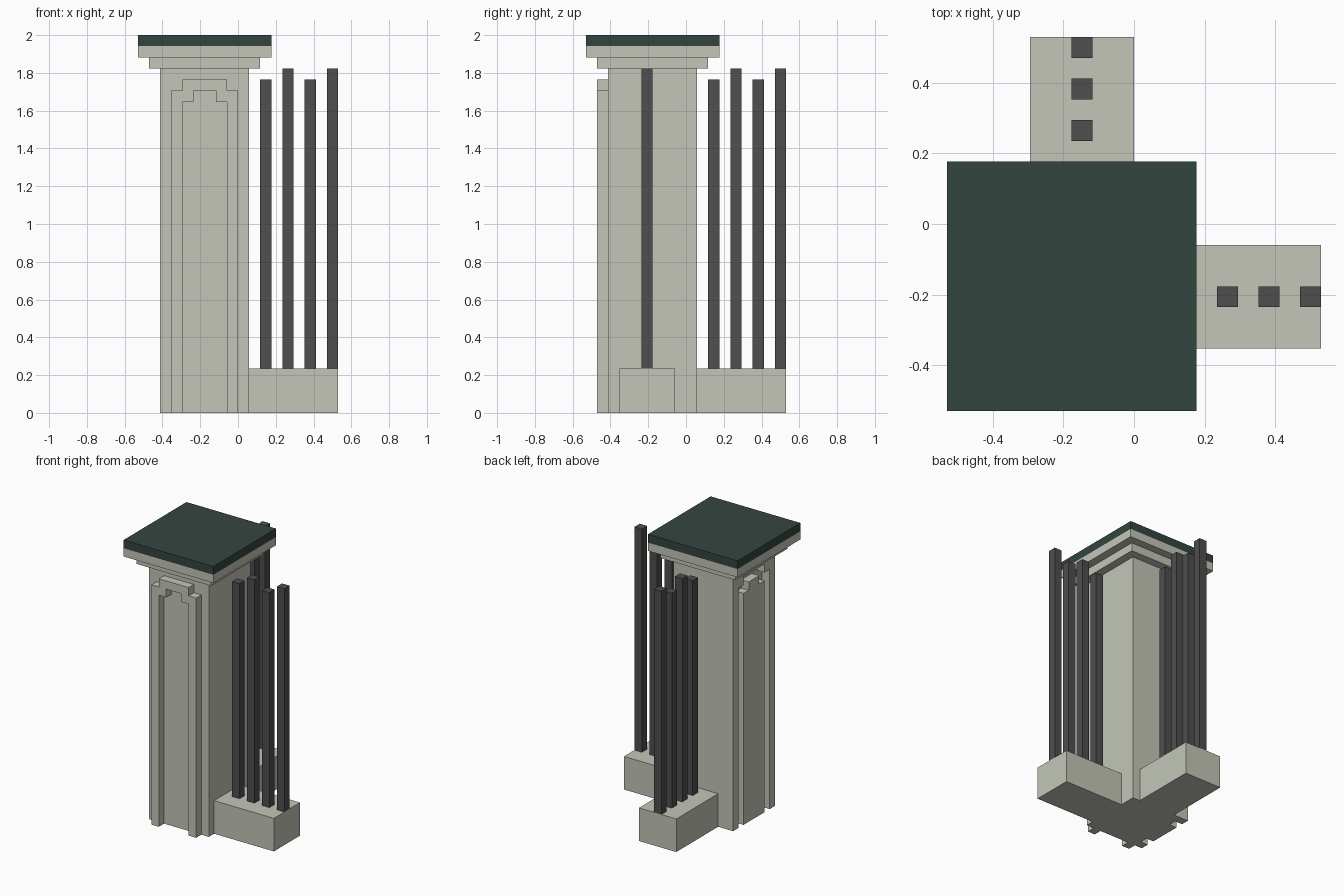
import bpy, bmesh

if "Cube" in bpy.data.objects:
    bpy.data.objects.remove(bpy.data.objects["Cube"])

U = 2 / 34  # the model sits on a grid of 34 steps in height


def material(name, rgb):
    def lin(c):
        c /= 255
        return c / 12.92 if c <= 0.04045 else ((c + 0.055) / 1.055) ** 2.4
    m = bpy.data.materials.new(name)
    m.diffuse_color = (*[lin(c) for c in rgb], 1)
    m.use_nodes = True
    m.node_tree.nodes["Principled BSDF"].inputs["Base Color"].default_value = m.diffuse_color
    return m


STONE = material("pale_stone", (195, 198, 184))
ROOF = material("dark_green_cap", (52, 69, 63))
IRON = material("dark_iron", (78, 78, 78))


def prism(name, points, offset, mat):
    """Extrude a planar polygon (grid units) along an offset vector."""
    bm = bmesh.new()
    face = bm.faces.new([bm.verts.new([c * U for c in p]) for p in points])
    ext = bmesh.ops.extrude_face_region(bm, geom=[face], use_keep_orig=True)
    verts = [g for g in ext["geom"] if isinstance(g, bmesh.types.BMVert)]
    bmesh.ops.translate(bm, verts=verts, vec=[c * U for c in offset])
    bmesh.ops.recalc_face_normals(bm, faces=bm.faces)
    mesh = bpy.data.meshes.new(name)
    bm.to_mesh(mesh)
    bm.free()
    mesh.materials.append(mat)
    ob = bpy.data.objects.new(name, mesh)
    bpy.context.collection.objects.link(ob)
    return ob


def box(name, x, y, z, mat):
    pts = [(x[0], y[0], z[0]), (x[1], y[0], z[0]), (x[1], y[1], z[0]), (x[0], y[1], z[0])]
    return prism(name, pts, (0, 0, z[1] - z[0]), mat)


def arch(bottom):
    """Stepped arch outline as (across, height) points."""
    return [(-6, bottom), (-6, 29), (-5, 29), (-5, 30), (-1, 30), (-1, 29), (0, 29), (0, bottom),
            (-1, bottom), (-1, 28), (-2, 28), (-2, 29), (-4, 29), (-4, 28), (-5, 28), (-5, bottom)]


# Column with a stepped arch groove cut into the left side
column = box("column", (-7, 1), (-7, 1), (0, 31), STONE)
cutter = prism("groove_cutter", [(-8, a, h) for a, h in arch(-1)], (2, 0, 0), STONE)
cutter.hide_render = True
mod = column.modifiers.new("groove", "BOOLEAN")
mod.operation = "DIFFERENCE"
mod.solver = "EXACT"
mod.object = cutter
bpy.context.view_layer.update()
dg = bpy.context.evaluated_depsgraph_get()
cut_mesh = bpy.data.meshes.new_from_object(column.evaluated_get(dg))
column.modifiers.clear()
column.data = cut_mesh
bpy.data.objects.remove(cutter)

# Raised arch trim on the front
prism("front_arch_trim", [(a, -7, h) for a, h in arch(0)], (0, -1, 0), STONE)

# Stepped capital and dark cap
box("capital_lower", (-8, 2), (-8, 2), (31, 32), STONE)
box("capital_upper", (-9, 3), (-9, 3), (32, 33), STONE)
box("cap_slab", (-9, 3), (-9, 3), (33, 34), ROOF)

# Low walls to the right and to the back
box("right_low_wall", (1, 9), (-6, -1), (0, 4), STONE)
box("back_low_wall", (-5, 0), (1, 9), (0, 4), STONE)

# Fence bars of alternating height on both walls
for i in range(4):
    s = (2 + 2 * i, 3 + 2 * i)
    z = (4, 30 + i % 2)
    box(f"right_bar_{i + 1}", s, (-4, -3), z, IRON)
    box(f"back_bar_{i + 1}", (-3, -2), s, z, IRON)
